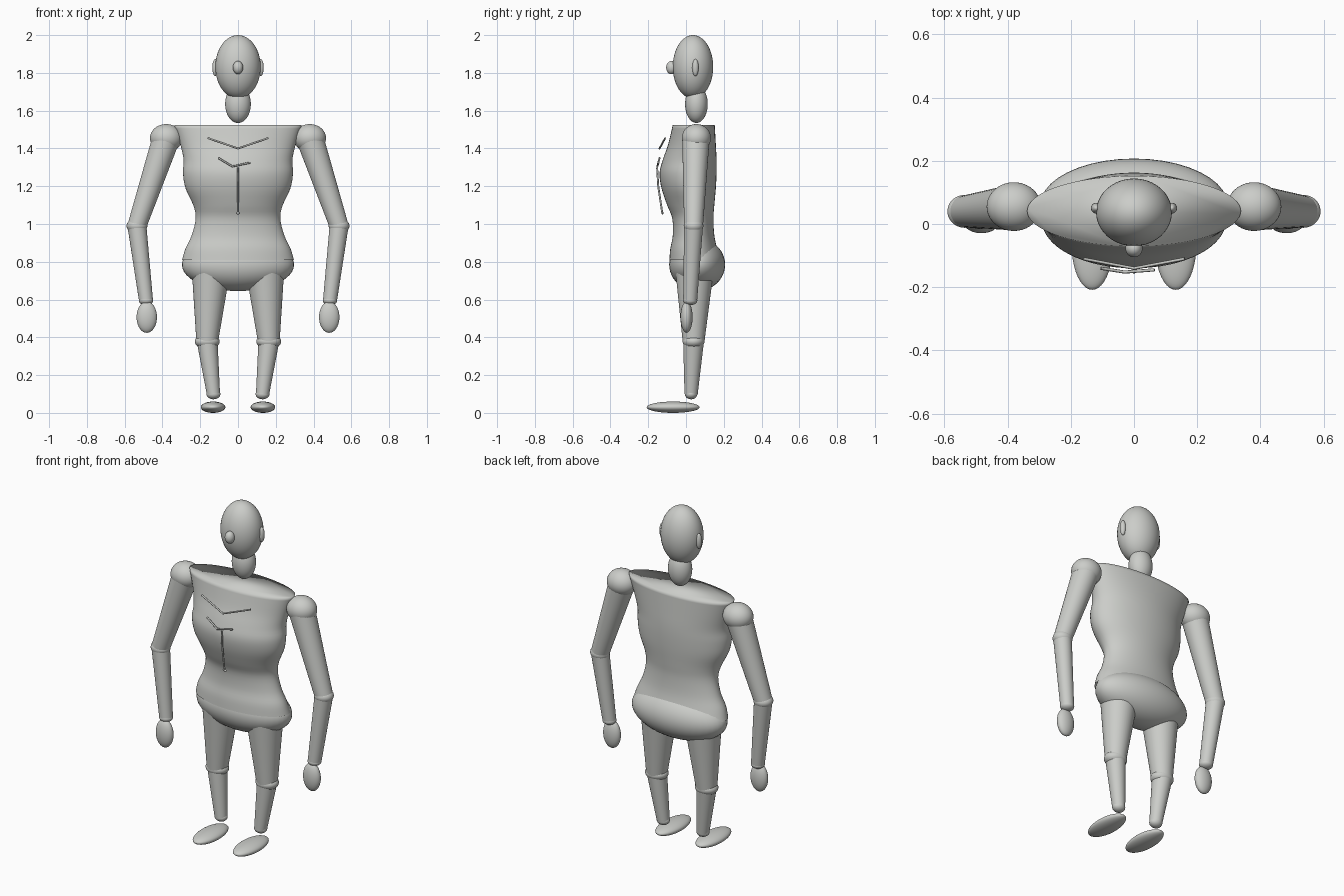
import bpy, bmesh, math
from mathutils import Vector

if "Cube" in bpy.data.objects:
    bpy.data.objects.remove(bpy.data.objects["Cube"])

grey = bpy.data.materials.new("warm_grey")
grey.diffuse_color = (0.6, 0.61, 0.585, 1)
grey.use_nodes = True
grey.node_tree.nodes["Principled BSDF"].inputs["Base Color"].default_value = grey.diffuse_color


def finish(bm, name):
    bmesh.ops.recalc_face_normals(bm, faces=bm.faces[:])
    for f in bm.faces:
        f.smooth = True
    me = bpy.data.meshes.new(name)
    bm.to_mesh(me)
    bm.free()
    me.materials.append(grey)
    ob = bpy.data.objects.new(name, me)
    bpy.context.collection.objects.link(ob)
    return ob


def ellipsoid(name, centre, semi):
    bm = bmesh.new()
    bmesh.ops.create_uvsphere(bm, u_segments=40, v_segments=24, radius=1)
    bmesh.ops.scale(bm, vec=semi, verts=bm.verts)
    bmesh.ops.translate(bm, vec=centre, verts=bm.verts)
    return finish(bm, name)


def limb(name, a, b, ra, rb):
    """Tapered open tube between two joints."""
    a, b = Vector(a), Vector(b)
    bm = bmesh.new()
    bmesh.ops.create_cone(bm, cap_ends=False, segments=40, radius1=ra,
                          radius2=rb, depth=(b - a).length)
    rot = (b - a).to_track_quat('Z', 'Y').to_matrix()
    bmesh.ops.rotate(bm, matrix=rot, verts=bm.verts)
    bmesh.ops.translate(bm, vec=(a + b) / 2, verts=bm.verts)
    return finish(bm, name)


def catmull(rows, steps):
    """Smooth interpolation through rows of numbers."""
    out = []
    for i in range(len(rows) - 1):
        p = [rows[max(0, min(len(rows) - 1, i + k))] for k in (-1, 0, 1, 2)]
        for s in range(steps):
            t = s / steps
            out.append([0.5 * (2 * b + (c - a) * t + (2 * a - 5 * b + 4 * c - d) * t * t
                               + (3 * b - a - 3 * c + d) * t ** 3)
                        for a, b, c, d in zip(*p)])
    return out + [list(rows[-1])]


def torso():
    # height, half width, front y, back y
    rows = [(0.81, 0.296, -0.088, 0.185), (0.87, 0.278, -0.083, 0.165),
            (0.94, 0.245, -0.070, 0.150), (1.03, 0.224, -0.073, 0.145),
            (1.10, 0.237, -0.100, 0.150), (1.19, 0.278, -0.130, 0.158),
            (1.27, 0.291, -0.140, 0.162), (1.34, 0.288, -0.123, 0.162),
            (1.42, 0.305, -0.095, 0.158), (1.525, 0.338, -0.070, 0.152)]
    n = 64
    bm = bmesh.new()
    rings = []
    for z, w, y0, y1 in catmull(rows, 4):
        rings.append([bm.verts.new((w * math.cos(2 * math.pi * i / n),
                                    (y0 + y1) / 2 + (y1 - y0) / 2 * math.sin(2 * math.pi * i / n), z))
                      for i in range(n)])
    for r, q in zip(rings, rings[1:]):
        for i in range(n):
            bm.faces.new((r[i], r[(i + 1) % n], q[(i + 1) % n], q[i]))
    bm.faces.new(rings[-1])
    return finish(bm, "torso")


def rod(name, pts, r=0.005):
    """Thin chest line following the given points."""
    cu = bpy.data.curves.new(name, 'CURVE')
    cu.dimensions = '3D'
    cu.bevel_depth = r
    cu.bevel_resolution = 2
    cu.use_fill_caps = True
    sp = cu.splines.new('POLY')
    sp.points.add(len(pts) - 1)
    for p, co in zip(sp.points, pts):
        p.co = (*co, 1)
    cu.materials.append(grey)
    ob = bpy.data.objects.new(name, cu)
    bpy.context.collection.objects.link(ob)


# Trunk
torso()
ellipsoid("pelvis", (0, 0.059, 0.785), (0.297, 0.148, 0.14))

# Head and neck
ellipsoid("neck", (0, 0.055, 1.635), (0.068, 0.06, 0.1))
ellipsoid("head", (0, 0.037, 1.832), (0.12, 0.107, 0.168))
ellipsoid("nose", (0, -0.077, 1.828), (0.027, 0.028, 0.035))

# Chest lines
rod("collar_line", [(-0.16, -0.11, 1.455), (0, -0.14, 1.40), (0.16, -0.11, 1.455)])
rod("breast_line", [(-0.105, -0.14, 1.35), (-0.03, -0.152, 1.305), (0.065, -0.145, 1.325)])
rod("belly_line", [(0, -0.153, 1.30), (0, -0.147, 1.2), (0, -0.126, 1.06)])
ellipsoid("navel", (0, -0.125, 1.058), (0.012, 0.006, 0.007))

# Paired parts
for side, s in (("left", 1), ("right", -1)):
    ellipsoid(side + "_ear", (s * 0.12, 0.05, 1.828), (0.016, 0.017, 0.045))
    # Arm
    ellipsoid(side + "_shoulder", (s * 0.38, 0.055, 1.455), (0.086, 0.077, 0.074))
    limb(side + "_upper_arm", (s * 0.385, 0.052, 1.44), (s * 0.535, 0.04, 0.99), 0.072, 0.05)
    ellipsoid(side + "_elbow", (s * 0.535, 0.04, 0.99), (0.055, 0.052, 0.04))
    limb(side + "_forearm", (s * 0.535, 0.04, 0.99), (s * 0.487, 0.022, 0.595), 0.05, 0.037)
    ellipsoid(side + "_wrist", (s * 0.487, 0.022, 0.595), (0.038, 0.038, 0.025))
    ellipsoid(side + "_hand", (s * 0.483, 0.003, 0.507), (0.054, 0.032, 0.083))
    # Leg
    limb(side + "_thigh", (s * 0.144, 0.045, 0.74), (s * 0.163, 0.04, 0.38), 0.1, 0.058)
    ellipsoid(side + "_knee", (s * 0.163, 0.04, 0.378), (0.066, 0.058, 0.04))
    limb(side + "_shin", (s * 0.163, 0.04, 0.378), (s * 0.13, 0.027, 0.10), 0.055, 0.035)
    ellipsoid(side + "_ankle", (s * 0.13, 0.027, 0.10), (0.037, 0.033, 0.028))
    ellipsoid(side + "_foot", (s * 0.132, -0.068, 0.03), (0.065, 0.14, 0.03))
